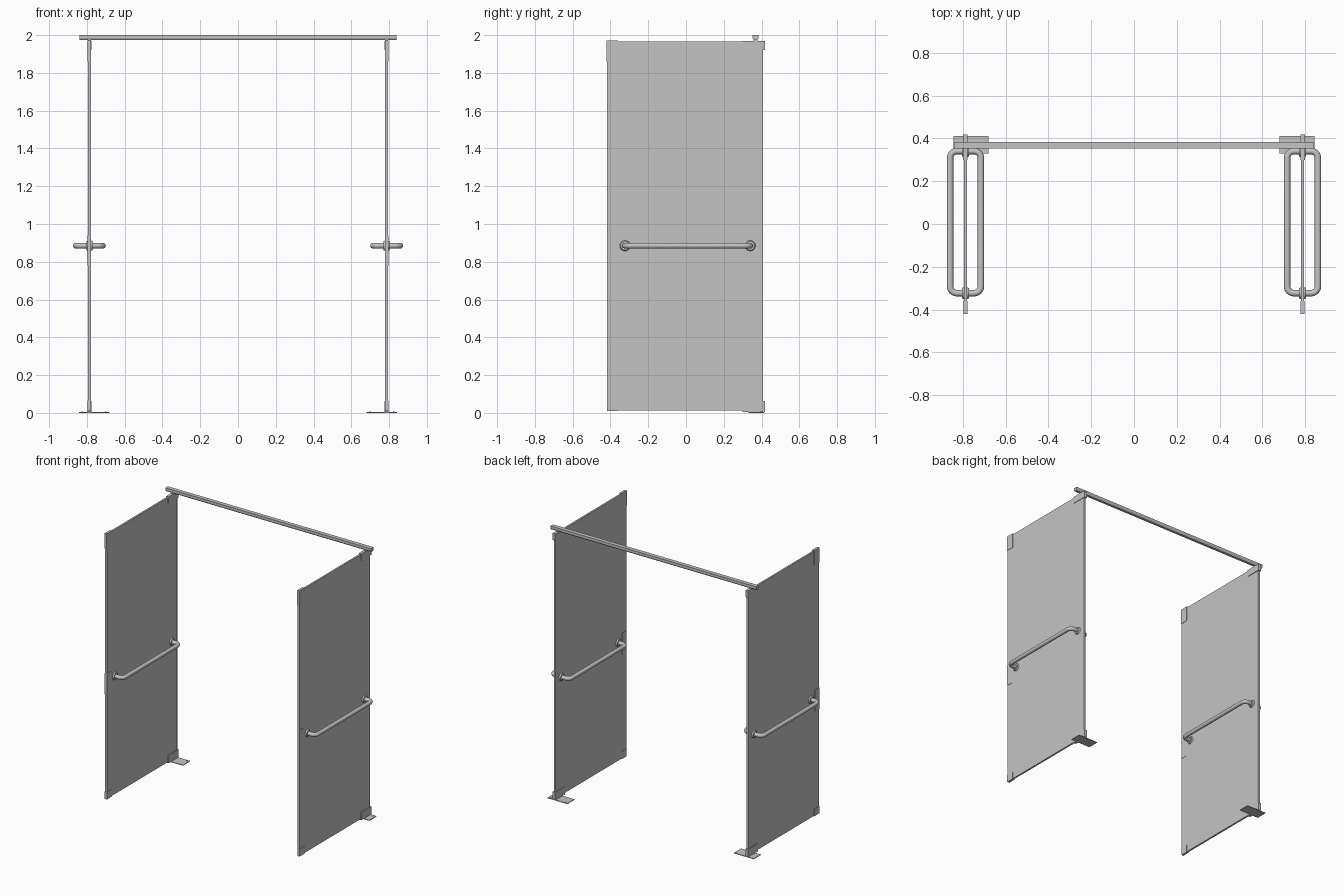
import bpy, bmesh, math
from mathutils import Vector

if "Cube" in bpy.data.objects:
    bpy.data.objects.remove(bpy.data.objects["Cube"])

metal = bpy.data.materials.new("light grey")
metal.diffuse_color = (0.55, 0.55, 0.55, 1)
metal.use_nodes = True
metal.node_tree.nodes["Principled BSDF"].inputs["Base Color"].default_value = metal.diffuse_color
PX = 0.787          # panel centre distance from the middle
BAR_Z = 0.885


def finish(bm, name):
    bmesh.ops.recalc_face_normals(bm, faces=bm.faces)
    me = bpy.data.meshes.new(name)
    bm.to_mesh(me)
    bm.free()
    me.materials.append(metal)
    ob = bpy.data.objects.new(name, me)
    bpy.context.collection.objects.link(ob)
    return ob


def box(name, x0, x1, y0, y1, z0, z1):
    bm = bmesh.new()
    bmesh.ops.create_cube(bm, size=1)
    for v in bm.verts:
        v.co = Vector(((x0 + x1) / 2 + v.co.x * (x1 - x0),
                       (y0 + y1) / 2 + v.co.y * (y1 - y0),
                       (z0 + z1) / 2 + v.co.z * (z1 - z0)))
    return finish(bm, name)


def disc(name, centre, radius, depth, axis, top_radius=None, seg=20):
    bm = bmesh.new()
    bmesh.ops.create_cone(bm, cap_ends=True, segments=seg, radius1=radius,
                          radius2=top_radius or radius, depth=depth)
    rot = Vector((0, 0, 1)).rotation_difference(Vector(axis))
    for v in bm.verts:
        v.co = rot @ v.co + Vector(centre)
    ob = finish(bm, name)
    for p in ob.data.polygons:
        p.use_smooth = len(p.vertices) == 4
    return ob


def tube(name, points, radius, sides=16):
    # Sweep a circle along a path that lies flat in the xy plane
    bm = bmesh.new()
    rings = []
    for i, p in enumerate(points):
        a, b = points[max(i - 1, 0)], points[min(i + 1, len(points) - 1)]
        t = (b - a).normalized()
        side = Vector((-t.y, t.x, 0))
        rings.append([bm.verts.new(p + radius * (side * math.cos(w) + Vector((0, 0, math.sin(w)))))
                      for w in (2 * math.pi * k / sides for k in range(sides))])
    for r, q in zip(rings, rings[1:]):
        for k in range(sides):
            bm.faces.new((r[k], r[(k + 1) % sides], q[(k + 1) % sides], q[k]))
    ob = finish(bm, name)
    for p in ob.data.polygons:
        p.use_smooth = True
    return ob


def bar_path(x0, d):
    # U shape: out from the panel, along it, and back, with round elbows
    ya, yb, out, r = -0.323, 0.34, 0.072, 0.032
    pts = [Vector((x0, ya, BAR_Z))]
    for yc, start in ((ya + r, -90), (yb - r, 0)):
        for k in range(9):
            w = math.radians(start + 90 * k / 8)
            pts.append(Vector((x0 + d * (out - r + r * math.cos(w)), yc + r * math.sin(w), BAR_Z)))
    pts.append(Vector((x0, yb, BAR_Z)))
    return pts


# Head rail with a narrower foot
prof = [(0.353, 2.0), (0.383, 2.0), (0.383, 1.983), (0.377, 1.974),
        (0.359, 1.974), (0.353, 1.983)]
bm = bmesh.new()
ends = [[bm.verts.new((x, y, z)) for y, z in prof] for x in (-0.84, 0.84)]
bm.faces.new(ends[0])
bm.faces.new(ends[1])
for i in range(6):
    j = (i + 1) % 6
    bm.faces.new((ends[0][i], ends[0][j], ends[1][j], ends[1][i]))
finish(bm, "head_rail")

for s, side in ((-1, "left"), (1, "right")):
    c = s * PX

    def plate(name, half, y0, y1, z0, z1):
        return box(side + "_" + name, c - half, c + half, y0, y1, z0, z1)

    # Partition panel
    plate("panel", 0.0065, -0.41, 0.405, 0.013, 1.965)
    # Slim edge trims
    plate("front_edge_trim", 0.0075, -0.417, -0.407, 0.02, 1.96)
    plate("back_edge_trim", 0.0075, 0.40, 0.408, 0.02, 1.96)
    # Corner brackets and latch plate clasping the panel
    plate("top_back_bracket", 0.0105, 0.30, 0.417, 1.92, 1.97)
    plate("bottom_back_bracket", 0.0105, 0.30, 0.417, 0.004, 0.062)
    plate("top_front_bracket", 0.009, -0.42, -0.36, 1.86, 1.972)
    plate("bottom_front_bracket", 0.009, -0.418, -0.36, 0.01, 0.065)
    plate("latch_plate", 0.009, -0.418, -0.368, 0.78, 0.94)
    plate("rail_clip", 0.008, 0.358, 0.378, 1.965, 1.98)

    # Floor plate, longer towards the inside
    xs = sorted((s * 0.68, s * 0.842))
    box(side + "_floor_plate", xs[0], xs[1], 0.33, 0.412, 0.0, 0.005)
    for n, x in enumerate((0.70, 0.825)):
        disc(f"{side}_floor_screw_{n}", (s * x, 0.40, 0.0055), 0.005, 0.003, (0, 0, 1), seg=10)

    # Grab bars on both faces, with wall flanges
    for d, face in ((-1, "a"), (1, "b")):
        tube(f"{side}_grab_bar_{face}", bar_path(c, d), 0.015)
        for y in (-0.323, 0.34):
            disc(f"{side}_bar_flange_{face}", (c + d * 0.011, y, BAR_Z), 0.028, 0.010,
                 (d, 0, 0), top_radius=0.024, seg=24)
